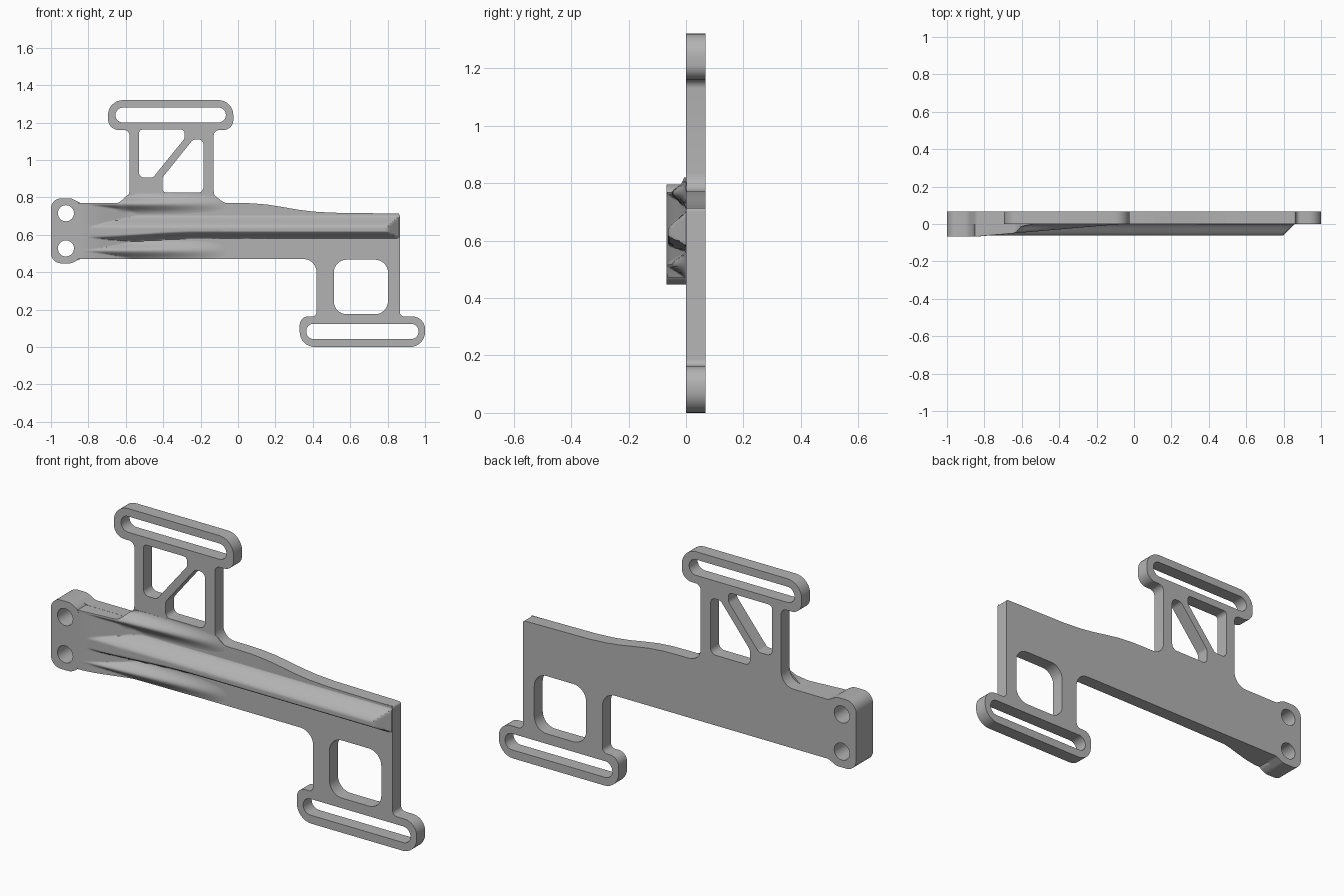
import bpy, bmesh, math
from mathutils import Matrix, Vector

cube = bpy.data.objects.get("Cube")
if cube:
    bpy.data.objects.remove(cube, do_unlink=True)

grey = bpy.data.materials.new("light grey")
grey.use_nodes = True
grey.diffuse_color = (0.45, 0.45, 0.45, 1)
grey.node_tree.nodes["Principled BSDF"].inputs["Base Color"].default_value = (0.45, 0.45, 0.45, 1)


def finish(name, mesh):
    """Clean a mesh, then make a smooth-shaded object with sharp edges."""
    bm = bmesh.new()
    bm.from_mesh(mesh)
    bmesh.ops.remove_doubles(bm, verts=bm.verts, dist=0.0001)
    bmesh.ops.recalc_face_normals(bm, faces=bm.faces)
    bm.to_mesh(mesh)
    bm.free()
    mesh.materials.clear()
    mesh.materials.append(grey)
    ob = bpy.data.objects.new(name, mesh)
    bpy.context.collection.objects.link(ob)
    bpy.ops.object.select_all(action='DESELECT')
    ob.select_set(True)
    bpy.context.view_layer.objects.active = ob
    bpy.ops.object.shade_smooth_by_angle(angle=math.radians(35))
    return ob


def rounded(corners, steps=8):
    """Round each (x, z, radius) corner of a polygon."""
    out = []
    n = len(corners)
    for i, (x, z, r) in enumerate(corners):
        p = Vector((x, z))
        a = Vector(corners[i - 1][:2]) - p
        b = Vector(corners[(i + 1) % n][:2]) - p
        ang = a.angle(b)
        if r == 0 or ang > 3.1:
            out.append(p)
            continue
        d = min(r / math.tan(ang / 2), a.length * 0.499, b.length * 0.499)
        rad = d * math.tan(ang / 2)
        a.normalize()
        b.normalize()
        centre = p + (a + b).normalized() * rad / math.sin(ang / 2)
        u, v = p + a * d - centre, p + b * d - centre
        sweep = math.pi - ang
        for k in range(steps + 1):
            t = k / steps
            out.append(centre + (u * math.sin((1 - t) * sweep) + v * math.sin(t * sweep)) / math.sin(sweep))
    return out


def rect(x0, x1, z0, z1, r):
    return rounded([(x0, z0, r), (x1, z0, r), (x1, z1, r), (x0, z1, r)])


def circle(x, z, r, n=32):
    return [Vector((x + r * math.cos(k * math.tau / n), z + r * math.sin(k * math.tau / n))) for k in range(n)]


def slab(name, loops, y0, y1):
    """Fill an outline with holes and give it thickness along y."""
    cu = bpy.data.curves.new(name + " outline", 'CURVE')
    cu.dimensions = '2D'
    cu.fill_mode = 'BOTH'
    cu.extrude = (y1 - y0) / 2
    for loop in loops:
        sp = cu.splines.new('POLY')
        sp.points.add(len(loop) - 1)
        for pt, p in zip(sp.points, loop):
            pt.co = (p.x, p.y, 0, 1)
        sp.use_cyclic_u = True
    tmp = bpy.data.objects.new(name + " helper", cu)
    bpy.context.collection.objects.link(tmp)
    bpy.context.view_layer.update()
    deps = bpy.context.evaluated_depsgraph_get()
    mesh = bpy.data.meshes.new_from_object(tmp.evaluated_get(deps))
    bpy.data.objects.remove(tmp, do_unlink=True)
    mesh.transform(Matrix.Translation((0, (y0 + y1) / 2, 0)) @ Matrix.Rotation(math.pi / 2, 4, 'X'))
    return finish(name, mesh)


# Flat plate: arm, tower with top strap loop, leg with bottom strap loop
top_edge = [(0.5, 0.718, 0), (0.4, 0.724, 0), (0.32, 0.734, 0), (0.24, 0.748, 0),
            (0.16, 0.761, 0), (0.08, 0.768, 0), (0, 0.77, 0)]
lug_low = [(-1, 0.447, 0.08), (-0.89, 0.447, 0.06), (-0.845, 0.47, 0.04)]
lug_high = [(-0.845, 0.77, 0.04), (-0.89, 0.795, 0.06), (-1, 0.795, 0.08)]
outline = rounded(
    lug_low
    + [(0.42, 0.47, 0.07), (0.42, 0.163, 0.025), (0.33, 0.163, 0.08), (0.33, 0, 0.08),
       (1, 0, 0.08), (1, 0.163, 0.08), (0.865, 0.163, 0.025), (0.865, 0.713, 0.012)]
    + top_edge
    + [(-0.13, 0.77, 0.07), (-0.13, 1.16, 0.03), (-0.025, 1.16, 0.08), (-0.025, 1.32, 0.08),
       (-0.695, 1.32, 0.08), (-0.695, 1.16, 0.08), (-0.58, 1.16, 0.03), (-0.58, 0.77, 0.07)]
    + lug_high)
bolt_holes = [circle(-0.92, z, 0.043) for z in (0.715, 0.527)]
windows = [
    rect(-0.655, -0.065, 1.2, 1.28, 0.04),
    rect(0.365, 0.965, 0.042, 0.124, 0.04),
    rect(0.512, 0.802, 0.175, 0.467, 0.07),
    rounded([(-0.53, 0.905, 0.03), (-0.455, 0.905, 0.03), (-0.285, 1.115, 0.03),
             (-0.285, 1.162, 0.02), (-0.53, 1.162, 0.02)]),
    rounded([(-0.405, 0.825, 0.025), (-0.185, 0.825, 0.03), (-0.185, 1.11, 0.03),
             (-0.24, 1.11, 0.03), (-0.405, 0.905, 0.03)]),
]
slab("bracket_plate", [outline] + windows + bolt_holes, 0, 0.068)

# Thick mounting lug on the front of the plate
slab("mounting_lug", [rounded(lug_low + lug_high)] + bolt_holes, -0.068, 0)


# Sculpted ribs on the front of the arm
def smooth(v, a, b):
    t = min(max((v - a) / (b - a), 0), 1)
    return t * t * (3 - 2 * t)


def arm_top(x):
    if x < -0.65:
        return 0.77
    if x < -0.13:
        return 0.77 + 0.05 * smooth(x, -0.65, -0.57) * (1 - smooth(x, -0.15, -0.06))
    if x < 0:
        return 0.77 + 0.05 * (1 - smooth(x, -0.15, -0.06))
    return 0.77 - 0.055 * smooth(x, 0, 0.45)


def rib_height(x, z):
    low = 0.545 + 0.03 * smooth(x, -0.85, -0.2)
    main = 0.064 * smooth(z, low, low + 0.045) * (1 - smooth(z, 0.635, 0.71))
    ramp = 0.068 * min(max((-0.05 - x) / 0.78, 0), 1)
    lower = ramp * math.exp(-((z - 0.515) / 0.034) ** 2)
    upper = ramp * math.exp(-((z - 0.765) / 0.032) ** 2)
    floor = 0.068 * (1 - smooth(x, -0.85, -0.5))
    h = max(main, lower, upper, floor)
    return min(h, 0.862 - x)


bm = bmesh.new()
cols, rows = 140, 70
grid = []
for i in range(cols + 1):
    x = -0.85 + 1.712 * i / cols
    column = []
    for j in range(rows + 1):
        z = 0.4705 + (arm_top(x) - 0.471) * j / rows
        column.append(bm.verts.new((x, 0.0015 - rib_height(x, z), z)))
    grid.append(column)
for i in range(cols):
    for j in range(rows):
        bm.faces.new((grid[i][j], grid[i + 1][j], grid[i + 1][j + 1], grid[i][j + 1]))
# Close the ribs back onto the plate
rim = [e for e in bm.edges if e.is_boundary]
skirt = bmesh.ops.extrude_edge_only(bm, edges=rim)["geom"]
for v in skirt:
    if isinstance(v, bmesh.types.BMVert):
        v.co.y = 0.003
bmesh.ops.contextual_create(bm, geom=[e for e in bm.edges if e.is_boundary])
rib_mesh = bpy.data.meshes.new("arm_ribs")
bm.to_mesh(rib_mesh)
bm.free()
finish("arm_ribs", rib_mesh)
